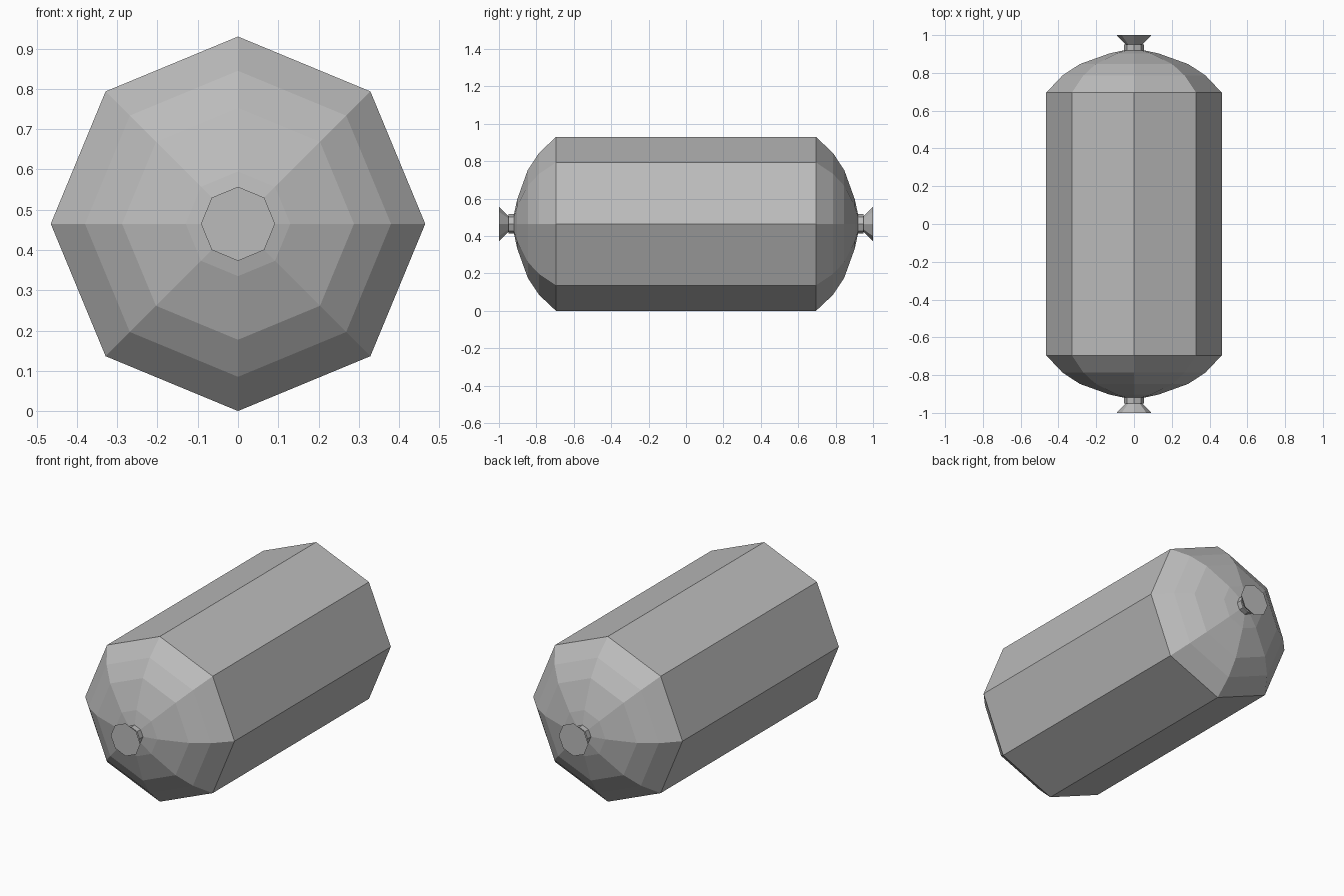
import bpy, bmesh
from math import cos, sin, tau

cube = bpy.data.objects.get("Cube")
if cube:
    bpy.data.objects.remove(cube, do_unlink=True)

SIDES = 8
CENTRE_Z = 0.465

steel = bpy.data.materials.new("grey_steel")
steel.use_nodes = True
GREY = (0.5, 0.5, 0.5, 1)
steel.diffuse_color = GREY
steel.node_tree.nodes["Principled BSDF"].inputs["Base Color"].default_value = GREY


def lathe(name, profile):
    """Flat-faced octagonal solid around the y axis from (radius, y) pairs."""
    bm = bmesh.new()
    rings = []
    for radius, y in profile:
        rings.append([bm.verts.new((radius * cos(tau * i / SIDES), y,
                                    CENTRE_Z + radius * sin(tau * i / SIDES)))
                      for i in range(SIDES)])
    for a, b in zip(rings, rings[1:]):
        for i in range(SIDES):
            j = (i + 1) % SIDES
            bm.faces.new((a[i], a[j], b[j], b[i]))
    bm.faces.new(rings[0])
    bm.faces.new(rings[-1])
    bmesh.ops.recalc_face_normals(bm, faces=bm.faces)
    mesh = bpy.data.meshes.new(name)
    bm.to_mesh(mesh)
    bm.free()
    mesh.materials.append(steel)
    obj = bpy.data.objects.new(name, mesh)
    bpy.context.collection.objects.link(obj)
    return obj


# Tank shell: straight barrel with a domed cap at each end
dome = [(0.465, 0.695), (0.38, 0.785), (0.288, 0.846), (0.13, 0.903), (0.05, 0.92)]
lathe("tank_shell", [(r, -y) for r, y in reversed(dome)] + dome)

# Valve at each end: short collar and flared nozzle
for side, sign in (("front", -1), ("back", 1)):
    lathe(side + "_valve_collar", [(0.052, sign * 0.91), (0.052, sign * 0.95)])
    lathe(side + "_valve_nozzle", [(0.038, sign * 0.945), (0.092, sign * 1.0)])
